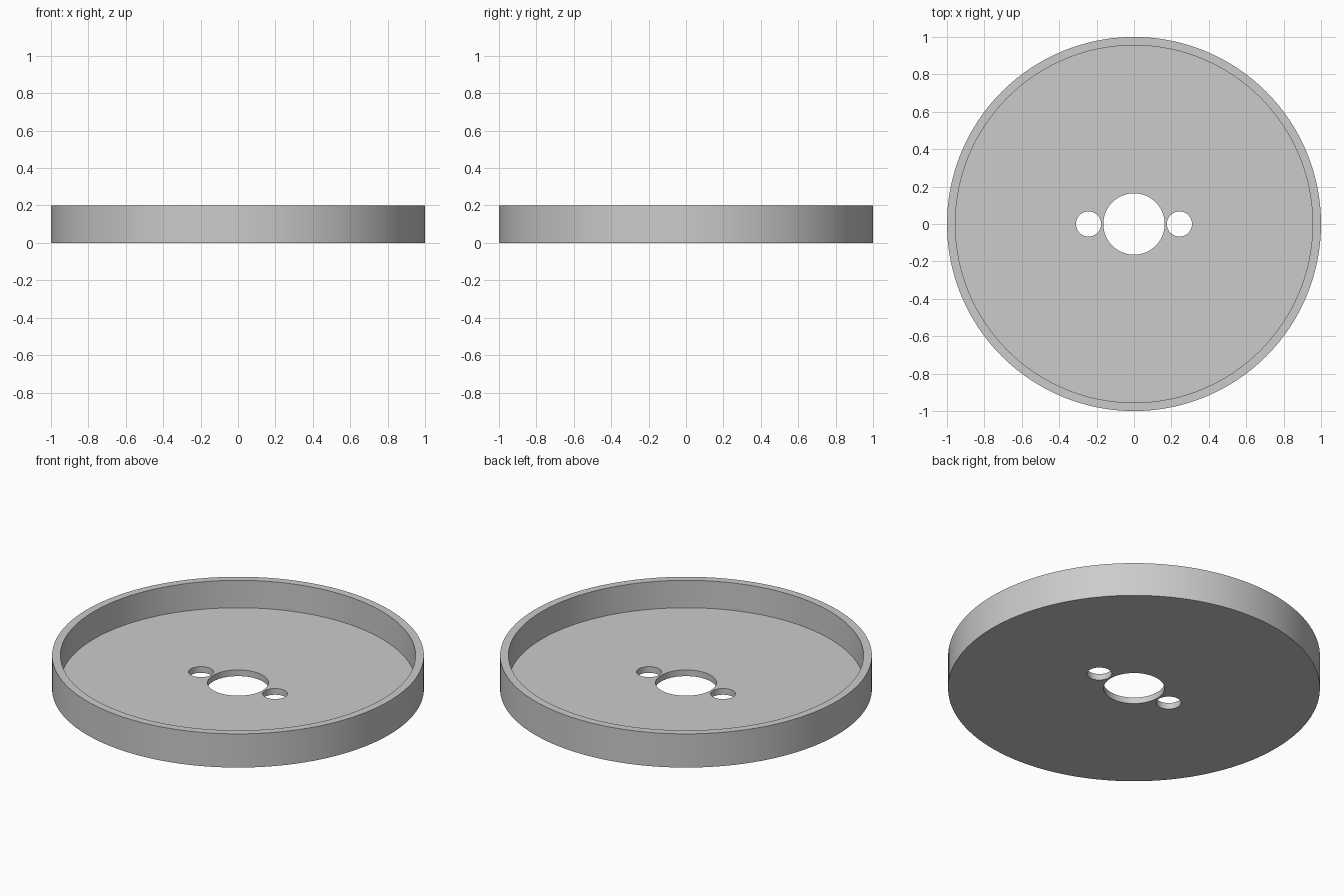
import bpy
import math

RADIUS, HEIGHT = 1.0, 0.2
INNER_RADIUS, FLOOR = 0.955, 0.037
BORE_RADIUS = 0.164
PIN_RADIUS, PIN_OFFSET = 0.067, 0.243

cube = bpy.data.objects.get("Cube")
if cube:
    bpy.data.objects.remove(cube, do_unlink=True)


def cylinder(name, radius, bottom, top, x=0.0, sides=128):
    bpy.ops.mesh.primitive_cylinder_add(
        vertices=sides, radius=radius, depth=top - bottom,
        location=(x, 0, (bottom + top) / 2))
    obj = bpy.context.object
    obj.name = name
    return obj


def cut(target, cutter):
    """Subtract the cutter from the target, then discard it."""
    mod = target.modifiers.new(cutter.name, 'BOOLEAN')
    mod.operation = 'DIFFERENCE'
    mod.solver = 'EXACT'
    mod.object = cutter
    bpy.context.view_layer.objects.active = target
    bpy.ops.object.modifier_apply(modifier=mod.name)
    bpy.data.objects.remove(cutter, do_unlink=True)


# Round tray body
tray = cylinder("round_tray", RADIUS, 0, HEIGHT)

# Shallow recess that leaves the rim and floor
cut(tray, cylinder("recess_cutter", INNER_RADIUS, FLOOR, HEIGHT * 2))

# Centre hole and the pin hole on each side
cut(tray, cylinder("centre_hole_cutter", BORE_RADIUS, -HEIGHT, HEIGHT, sides=96))
for side in (-1, 1):
    cut(tray, cylinder("pin_hole_cutter", PIN_RADIUS, -HEIGHT, HEIGHT,
                       x=side * PIN_OFFSET, sides=64))

# Plain grey finish
grey = bpy.data.materials.new("light_grey")
grey.use_nodes = True
colour = (0.6, 0.6, 0.6, 1)
grey.diffuse_color = colour
grey.node_tree.nodes["Principled BSDF"].inputs["Base Color"].default_value = colour
tray.data.materials.clear()
tray.data.materials.append(grey)

# Smooth curved walls with crisp rims
bpy.ops.object.select_all(action='DESELECT')
tray.select_set(True)
bpy.context.view_layer.objects.active = tray
bpy.ops.object.shade_smooth_by_angle(angle=math.radians(30))
